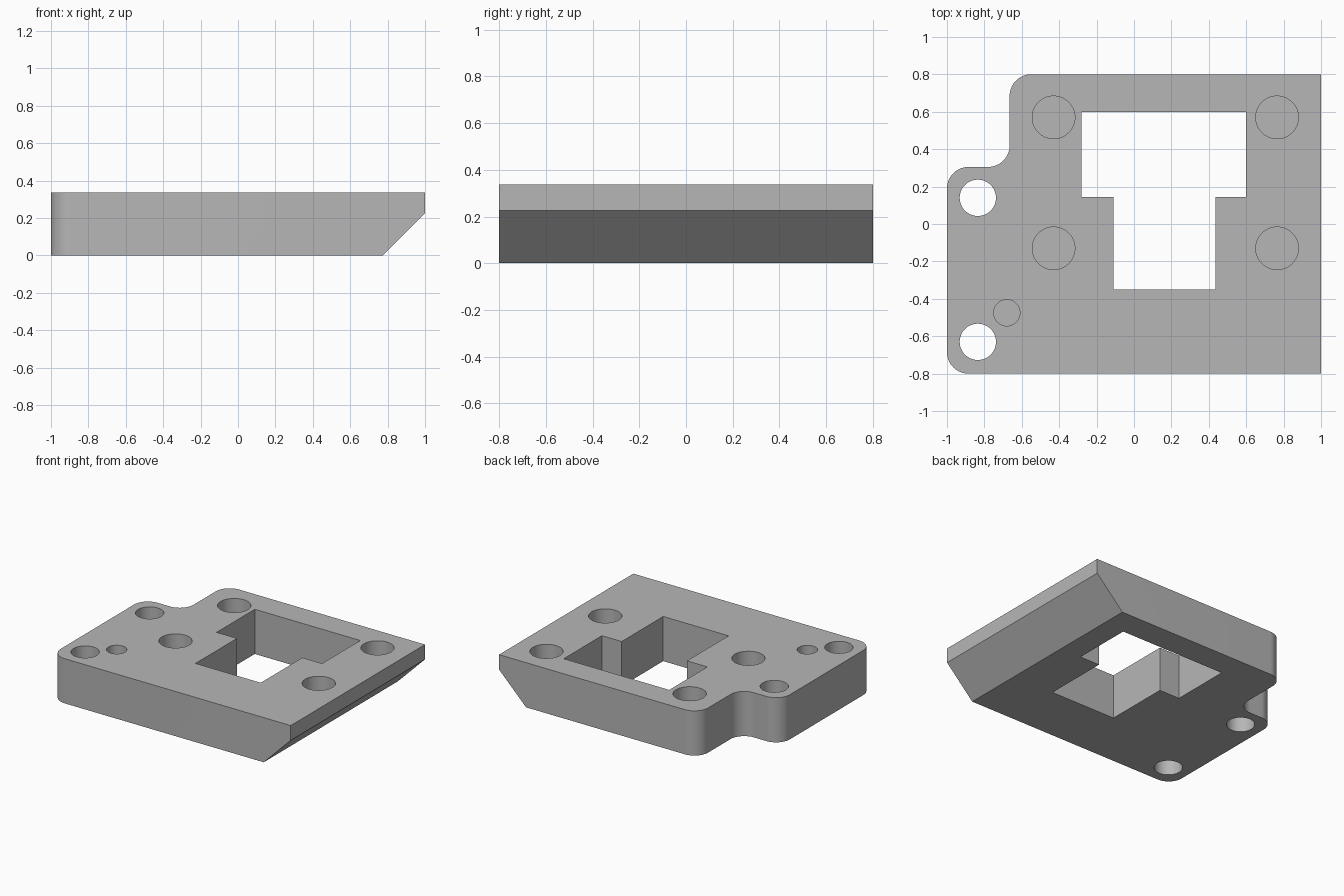
import bpy
import bmesh
from math import radians
from mathutils import Vector

HEIGHT = 0.337
BLIND_FLOOR = 0.13
CHAMFER = 0.225

cube = bpy.data.objects.get("Cube")
if cube:
    bpy.data.objects.remove(cube, do_unlink=True)

grey = bpy.data.materials.new("plain_grey")
grey.use_nodes = True
colour = (0.47, 0.47, 0.47, 1)
grey.diffuse_color = colour
grey.node_tree.nodes["Principled BSDF"].inputs["Base Color"].default_value = colour


def rounded(corners, steps=12):
    """Turn (x, y, radius) right-angle corners into a closed outline."""
    points = []
    for i, (x, y, r) in enumerate(corners):
        here = Vector((x, y))
        if r == 0:
            points.append(here)
            continue
        before = (Vector(corners[i - 1][:2]) - here).normalized() * r
        after = (Vector(corners[(i + 1) % len(corners)][:2]) - here).normalized() * r
        centre = here + before + after
        for k in range(steps + 1):
            t = k / steps
            spoke = -after * (1 - t) - before * t
            points.append(centre + spoke.normalized() * r)
    return points


def prism(name, outline, low, high):
    """Extrude an outline from one height to another."""
    bm = bmesh.new()
    face = bm.faces.new([bm.verts.new((x, y, low)) for x, y in outline])
    top = bmesh.ops.extrude_face_region(bm, geom=[face])["geom"]
    verts = [v for v in top if isinstance(v, bmesh.types.BMVert)]
    bmesh.ops.translate(bm, verts=verts, vec=(0, 0, high - low))
    bmesh.ops.recalc_face_normals(bm, faces=bm.faces)
    mesh = bpy.data.meshes.new(name)
    bm.to_mesh(mesh)
    bm.free()
    mesh.materials.append(grey)
    obj = bpy.data.objects.new(name, mesh)
    bpy.context.collection.objects.link(obj)
    return obj


def cylinder(name, x, y, radius, low, high):
    bpy.ops.mesh.primitive_cylinder_add(
        vertices=64, radius=radius, depth=high - low, location=(x, y, (low + high) / 2))
    obj = bpy.context.object
    obj.name = name
    obj.data.materials.append(grey)
    return obj


def cut(target, cutter):
    """Subtract the cutter, then remove it."""
    bpy.context.view_layer.update()
    mod = target.modifiers.new("cut", "BOOLEAN")
    mod.operation = "DIFFERENCE"
    mod.solver = "EXACT"
    mod.object = cutter
    bpy.context.view_layer.objects.active = target
    bpy.ops.object.modifier_apply(modifier=mod.name)
    bpy.data.objects.remove(cutter, do_unlink=True)


# Plate with rounded left corners and a stepped mounting ear
plate = prism("mounting_plate", rounded([
    (-1, -0.8, 0.115), (1, -0.8, 0), (1, 0.8, 0),
    (-0.665, 0.8, 0.115), (-0.665, 0.305, 0.115), (-1, 0.305, 0.115)]), 0, HEIGHT)

# Sloped underside along the +x edge
wedge = prism("edge_wedge", [(1 - CHAMFER, 0), (1.2, 0), (1.2, CHAMFER + 0.2)], -1, 1)
extra = 0.1
for vert in wedge.data.vertices:
    x, depth, z = vert.co.x, vert.co.z, vert.co.y
    if z == 0:
        z = -extra
        if x < 1:
            x -= extra
    vert.co = (x, depth, z)
wedge.data.flip_normals()
cut(plate, wedge)

# T-shaped opening through the plate
cut(plate, prism("t_opening", [
    (-0.11, -0.35), (0.435, -0.35), (0.435, 0.145), (0.6, 0.145),
    (0.6, 0.6), (-0.28, 0.6), (-0.28, 0.145), (-0.11, 0.145)], -0.2, 0.6))

# Four blind sockets
for x in (-0.43, 0.765):
    for y in (-0.13, 0.57):
        cut(plate, cylinder("socket", x, y, 0.114, BLIND_FLOOR, 0.6))

# Small blind pin hole
cut(plate, cylinder("pin_hole", -0.68, -0.475, 0.07, BLIND_FLOOR, 0.6))

# Two screw holes right through
for y in (-0.63, 0.14):
    cut(plate, cylinder("screw_hole", -0.835, y, 0.097, -0.2, 0.6))

# Smooth curved walls, sharp edges
bpy.ops.object.select_all(action="DESELECT")
plate.select_set(True)
bpy.context.view_layer.objects.active = plate
bpy.ops.object.shade_smooth_by_angle(angle=radians(30))
